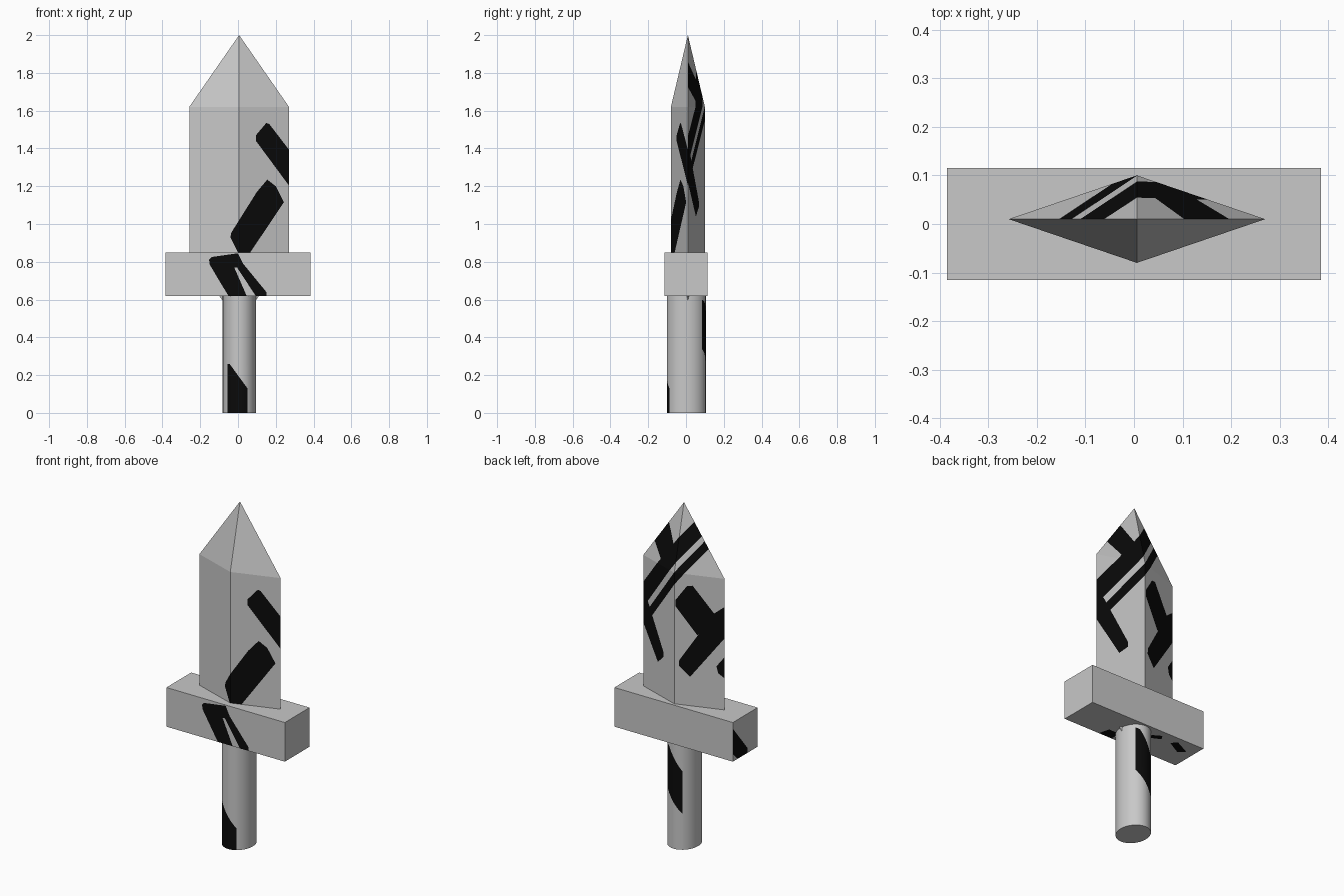
import bpy, bmesh, math
from mathutils import Vector

if "Cube" in bpy.data.objects:
    bpy.data.objects.remove(bpy.data.objects["Cube"])


def material(name, v):
    m = bpy.data.materials.new(name)
    m.diffuse_color = (v, v, v, 1)
    m.use_nodes = True
    m.node_tree.nodes["Principled BSDF"].inputs["Base Color"].default_value = m.diffuse_color
    return m


GREY, BLACK = material("pale_grey", 0.58), material("black_paint", 0.003)


def loft(name, rings):
    """Join rings of points (a single point closes to a tip) into a solid."""
    bm = bmesh.new()
    rows = [[bm.verts.new(p) for p in r] for r in rings]
    for a, b in zip(rows, rows[1:]):
        n = max(len(a), len(b))
        for i in range(n):
            k = (i + 1) % n
            quad = [a[i % len(a)], a[k % len(a)], b[k % len(b)], b[i % len(b)]]
            bm.faces.new(list(dict.fromkeys(quad)))
    for r in (rows[0], rows[-1]):
        if len(r) > 2:
            bm.faces.new(r)
    bmesh.ops.recalc_face_normals(bm, faces=bm.faces)
    me = bpy.data.meshes.new(name)
    bm.to_mesh(me)
    bm.free()
    ob = bpy.data.objects.new(name, me)
    bpy.context.collection.objects.link(ob)
    me.materials.append(GREY)
    me.materials.append(BLACK)
    return ob


def paint(ob, side, i, j, polys):
    """Cut convex patches, given in axes i and j, into faces turned to side."""
    bm = bmesh.new()
    bm.from_mesh(ob.data)
    side = Vector(side)
    for poly in polys:
        bm.normal_update()
        cen = [sum(p[k] for p in poly) / len(poly) for k in (0, 1)]
        faces = [f for f in bm.faces if f.normal.dot(side) > 0.05]
        for p, q in zip(poly, poly[1:] + poly[:1]):
            co, no, c = Vector(), Vector(), Vector()
            co[i], co[j] = p
            c[i], c[j] = cen
            no[i], no[j] = q[1] - p[1], p[0] - q[0]
            no.normalize()
            if (c - co).dot(no) > 0:
                no = -no
            geom = set(faces)
            for f in faces:
                geom.update(f.edges)
                geom.update(f.verts)
            res = bmesh.ops.bisect_plane(bm, geom=list(geom), dist=1e-5,
                                         plane_co=co, plane_no=no)
            faces = [f for f in res["geom"] if isinstance(f, bmesh.types.BMFace)
                     and (f.calc_center_median() - co).dot(no) < 0]
        for f in faces:
            f.material_index = 1
    bm.to_mesh(ob.data)
    bm.free()


FRONT, BACK = (0, -1, 0), (0, 1, 0)

# Handle: slightly oval round grip
handle = loft("handle", [[(0.007 + 0.088 * math.cos(a), 0.002 + 0.103 * math.sin(a), z)
                          for a in (math.tau * k / 32 for k in range(32))]
                         for z in (0, 0.63)])
paint(handle, FRONT, 0, 2, [[(-.055, -.01), (-.055, .26), (-.045, .26), (.05, .13), (.05, -.01)]])
paint(handle, BACK, 0, 2, [[(.06, .6), (.04, .59), (-.04, .46), (-.04, .21), (.06, .34)]])

# Guard: cross block
guard = loft("guard", [[(-.385, -.115, z), (.385, -.115, z), (.385, .115, z), (-.385, .115, z)]
                       for z in (0.62, 0.85)])
paint(guard, FRONT, 0, 2, [
    [(-.153, .81), (-.14, .825), (-.05, .83), (-.02, .77), (.05, .61), (-.045, .61), (-.15, .785)],
    [(-.14, .825), (0, .845), (.027, .79), (.005, .77), (-.02, .77), (-.1, .8)],
    [(0, .8), (.027, .79), (.15, .64), (.15, .61), (.1, .61), (-.005, .77)]])
paint(guard, (-1, 0, 0), 1, 2, [
    [(.12, .82), (.12, .67), (.06, .61), (-.02, .61), (-.02, .65)]])
paint(guard, (0, 0, -1), 0, 1, [
    [(.06, -.12), (.15, -.12), (.13, -.05), (.06, -.05)],
    [(-.08, .05), (-.13, .08), (-.15, .05), (-.09, .02)],
    [(-.34, .03), (-.24, .08), (-.21, .05), (-.3, .0)]])

# Blade: diamond section with a pointed tip and a tang hidden in the guard
blade = loft("blade", [[(.006, .01, .47)]]
             + [[(-.258, .01, z), (.006, -.08, z), (.27, .01, z), (.006, .1, z)]
                for z in (.845, 1.62)]
             + [[(.006, .01, 2)]])
paint(blade, FRONT, 0, 2, [
    [(.095, 1.44), (.095, 1.47), (.15, 1.535), (.165, 1.53), (.28, 1.38), (.28, 1.19)],
    [(.155, 1.235), (.2, 1.2), (.243, 1.115), (.065, .85), (0, .85),
     (-.04, .93), (-.035, .955), (.1, 1.17)]])
paint(blade, BACK, 0, 2, [
    # forked mark
    [(0, 1.425), (0, 1.46), (-.06, 1.55), (-.09, 1.557), (-.24, 1.36), (-.114, 1.27)],
    [(-.265, 1.46), (-.265, 1.28), (-.077, 1.02), (-.018, 1.078), (-.02, 1.11), (-.204, 1.41)],
    [(-.215, 1.1), (-.265, 1.17), (-.265, 1.03), (-.225, 1.06)],
    # double stripe across the tip, with two prongs
    [(.28, 1.3), (.28, 1.45), (-.12, 1.98), (-.12, 1.845)],
    [(.25, 1.22), (.25, 1.29), (-.17, 1.863), (-.17, 1.79)],
    [(.275, 1.4), (.275, 1.23), (.146, 1.04), (.098, 1.09), (.1, 1.12), (.23, 1.36)],
    [(.2, 1.73), (.11, 1.87), (.03, 1.74), (.1, 1.62)]])

# Smooth only the round grip
bpy.context.view_layer.objects.active = handle
handle.select_set(True)
bpy.ops.object.shade_smooth_by_angle(angle=math.radians(30))
